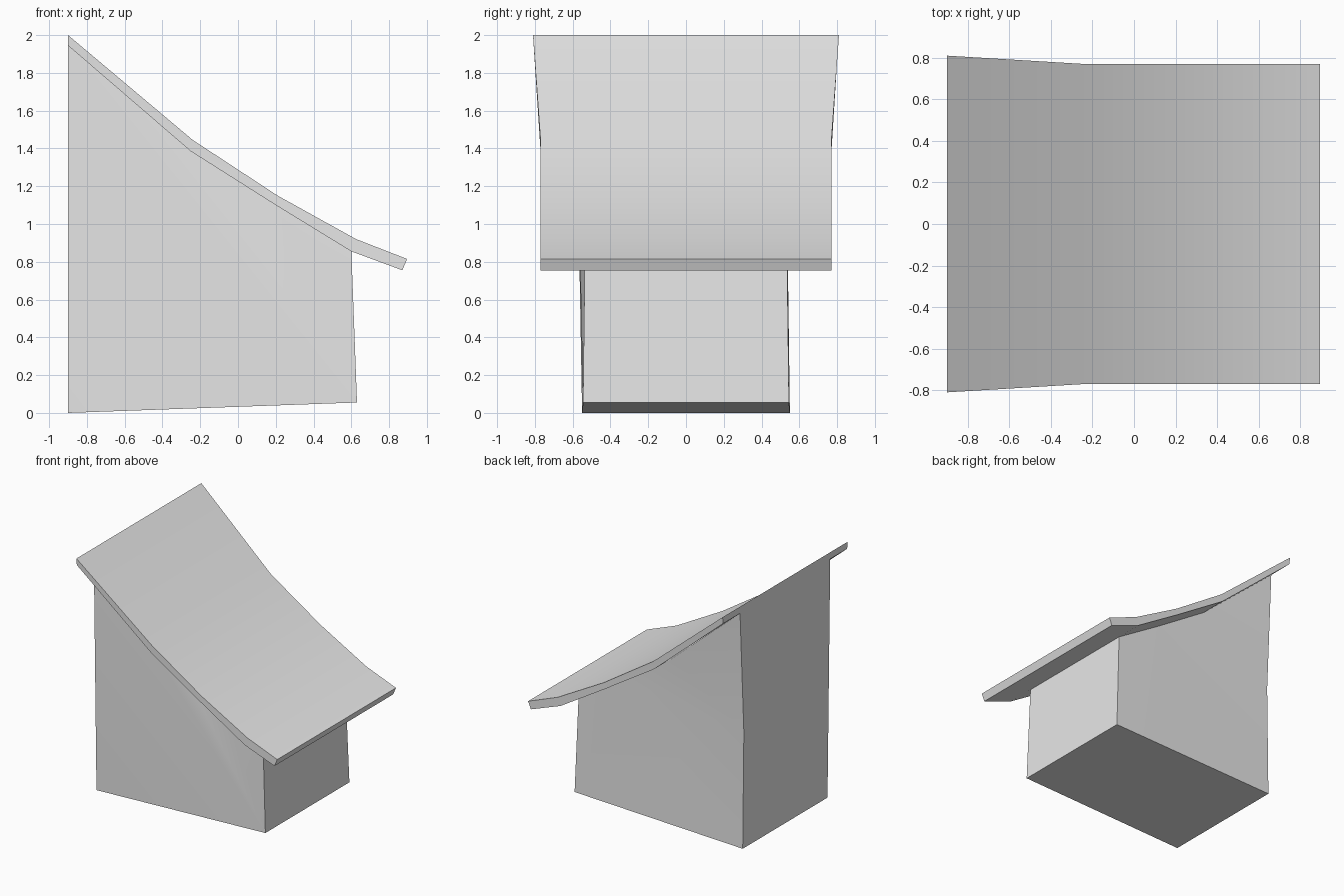
import bpy, bmesh, math

cube = bpy.data.objects.get("Cube")
if cube:
    bpy.data.objects.remove(cube, do_unlink=True)

# One plain grey for the whole model
grey = bpy.data.materials.new("plain_grey")
grey.use_nodes = True
GREY = (0.8, 0.8, 0.8, 1.0)
grey.diffuse_color = GREY
grey.node_tree.nodes["Principled BSDF"].inputs["Base Color"].default_value = GREY


def loft_sideways(name, stations):
    """Bridge quads along a chain of (x, z_low, z_high, x_high, low/high half widths)."""
    bm = bmesh.new()
    rings = []
    for x_low, z_low, half_low, x_high, z_high, half_high in stations:
        ring = [(x_low, -half_low, z_low), (x_low, half_low, z_low),
                (x_high, half_high, z_high), (x_high, -half_high, z_high)]
        rings.append([bm.verts.new(co) for co in ring])
    for a, b in zip(rings, rings[1:]):
        for i in range(4):
            j = (i + 1) % 4
            bm.faces.new((a[i], a[j], b[j], b[i]))
    bm.faces.new(rings[0])
    bm.faces.new(rings[-1])
    finish(name, bm)


def extrude_profile(name, profile):
    """Close a side profile of (x, z, half width) across the model."""
    bm = bmesh.new()
    sides = [[bm.verts.new((x, s * w, z)) for x, z, w in profile] for s in (-1, 1)]
    caps = [bm.faces.new(side) for side in sides]
    for i in range(len(profile)):
        j = (i + 1) % len(profile)
        bm.faces.new((sides[0][i], sides[0][j], sides[1][j], sides[1][i]))
    bmesh.ops.triangulate(bm, faces=caps)
    finish(name, bm)


def finish(name, bm):
    bmesh.ops.recalc_face_normals(bm, faces=bm.faces)
    mesh = bpy.data.meshes.new(name)
    bm.to_mesh(mesh)
    bm.free()
    mesh.materials.append(grey)
    obj = bpy.data.objects.new(name, mesh)
    bpy.context.collection.objects.link(obj)
    bpy.ops.object.select_all(action="DESELECT")
    obj.select_set(True)
    bpy.context.view_layer.objects.active = obj
    bpy.ops.object.shade_smooth_by_angle(angle=math.radians(30))


# Sagging lean-to roof slab, flared where it meets the taller building
loft_sideways("roof", [
    (-0.90, 1.945, 0.805, -0.90, 2.00, 0.81),
    (-0.25, 1.385, 0.77, -0.24, 1.445, 0.77),
    (0.20, 1.10, 0.77, 0.21, 1.15, 0.77),
    (0.60, 0.855, 0.77, 0.625, 0.92, 0.77),
    (0.87, 0.755, 0.77, 0.895, 0.815, 0.77),
])

# Walled body with a sloping base and a top that follows the roof underside
extrude_profile("body", [
    (-0.90, 0.00, 0.55),
    (0.63, 0.055, 0.545),
    (0.60, 0.86, 0.535),
    (0.20, 1.11, 0.535),
    (-0.25, 1.40, 0.545),
    (-0.90, 1.95, 0.585),
    (-0.90, 0.95, 0.535),
])
